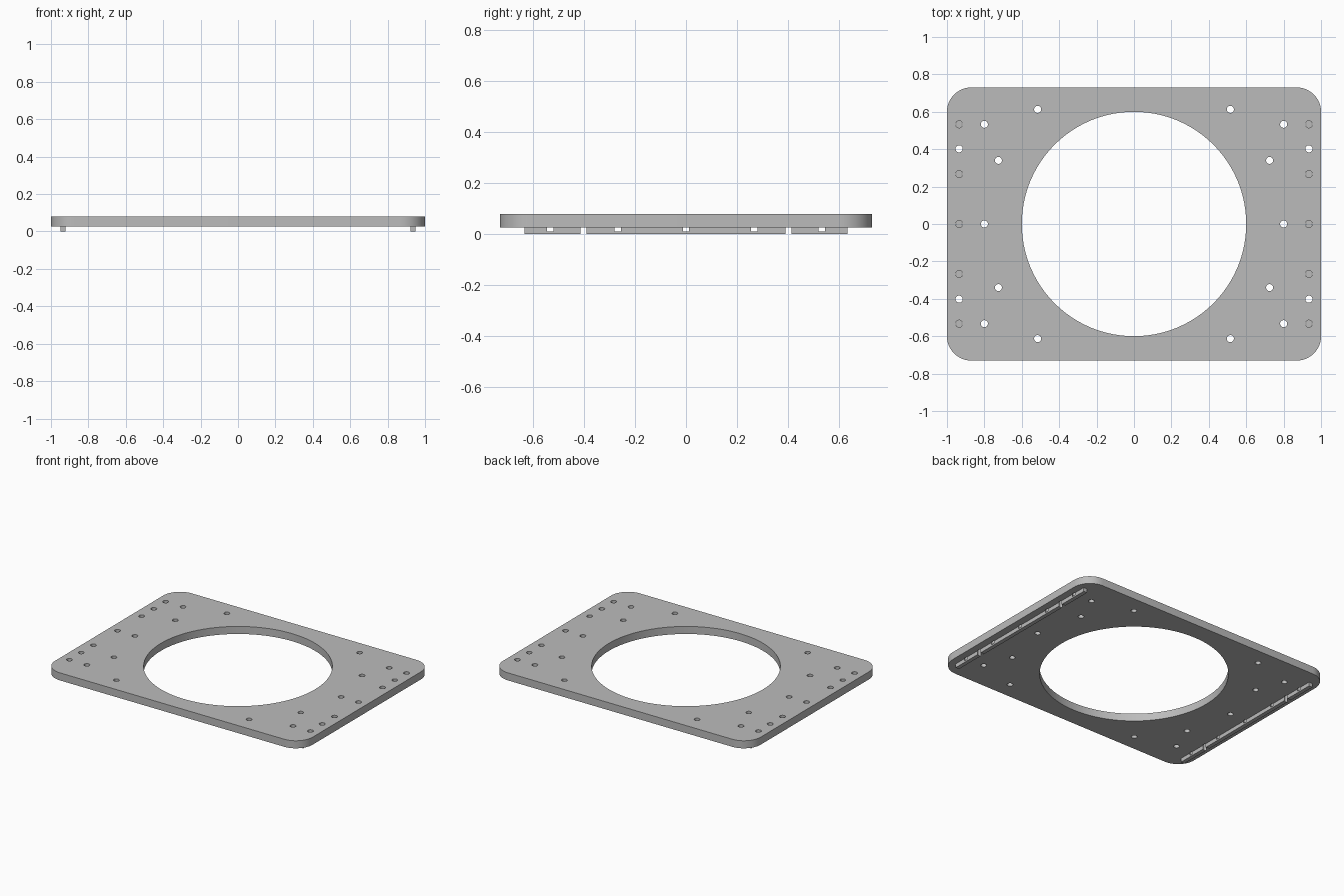
import bpy, bmesh, math
from mathutils import Matrix

cube = bpy.data.objects.get("Cube")
if cube:
    bpy.data.objects.remove(cube, do_unlink=True)

HALF_X, HALF_Y, CORNER = 1.0, 0.73, 0.13
BASE, TOP = 0.027, 0.08
RAIL_X, RAIL_W, RAIL_L = 0.935, 0.028, 1.268

grey = bpy.data.materials.new("plain grey")
grey.use_nodes = True
colour = (0.5, 0.5, 0.5, 1)
grey.diffuse_color = colour
grey.node_tree.nodes["Principled BSDF"].inputs["Base Color"].default_value = colour


def make_object(name, bm):
    bmesh.ops.recalc_face_normals(bm, faces=bm.faces)
    mesh = bpy.data.meshes.new(name)
    bm.to_mesh(mesh)
    bm.free()
    mesh.materials.append(grey)
    obj = bpy.data.objects.new(name, mesh)
    bpy.context.collection.objects.link(obj)
    return obj


def add_drill(bm, x, y, radius, z0, z1, sides):
    bmesh.ops.create_cone(bm, cap_ends=True, segments=sides, radius1=radius, radius2=radius,
                          depth=z1 - z0, matrix=Matrix.Translation((x, y, (z0 + z1) / 2)))


def cut(obj, cutter):
    mod = obj.modifiers.new("holes", "BOOLEAN")
    mod.operation = "DIFFERENCE"
    mod.solver = "EXACT"
    mod.object = cutter
    bpy.ops.object.select_all(action="DESELECT")
    bpy.context.view_layer.objects.active = obj
    obj.select_set(True)
    bpy.ops.object.modifier_apply(modifier=mod.name)
    bpy.ops.object.shade_smooth_by_angle(angle=math.radians(30))


# Plate with rounded corners
bm = bmesh.new()
verts = []
steps = 12
for quarter, (sx, sy) in enumerate([(1, 1), (-1, 1), (-1, -1), (1, -1)]):
    for i in range(steps + 1):
        a = math.pi / 2 * (quarter + i / steps)
        verts.append(bm.verts.new((sx * (HALF_X - CORNER) + CORNER * math.cos(a),
                                   sy * (HALF_Y - CORNER) + CORNER * math.sin(a), BASE)))
face = bm.faces.new(verts)
side = bmesh.ops.extrude_face_region(bm, geom=[face])
bmesh.ops.translate(bm, vec=(0, 0, TOP - BASE),
                    verts=[v for v in side["geom"] if isinstance(v, bmesh.types.BMVert)])
plate = make_object("plate", bm)

# Locating rails under both short edges
rails = []
for name, s in (("left_rail", 1), ("right_rail", -1)):
    bm = bmesh.new()
    bmesh.ops.create_cube(bm, size=1, matrix=Matrix.Translation((s * RAIL_X, 0, BASE / 2))
                          @ Matrix.Diagonal((RAIL_W, RAIL_L, BASE, 1)))
    rails.append(make_object(name, bm))

# Central opening, through holes, and blind holes that stop inside the rails
bm = bmesh.new()
add_drill(bm, 0, 0, 0.6, -0.1, 0.2, 96)
through = [(0.8, 0.533), (0.725, 0.34), (0.515, 0.613), (RAIL_X, 0.402)]
blind = [(RAIL_X, 0.533), (RAIL_X, 0.267)]
for sx in (-1, 1):
    for sy in (-1, 1):
        for x, y in through:
            add_drill(bm, sx * x, sy * y, 0.019, -0.1, 0.2, 24)
        for x, y in blind:
            add_drill(bm, sx * x, sy * y, 0.019, 0.011, 0.2, 24)
    add_drill(bm, sx * 0.8, 0, 0.019, -0.1, 0.2, 24)
    add_drill(bm, sx * RAIL_X, 0, 0.019, 0.011, 0.2, 24)
drills = make_object("hole_cutter", bm)

for part in [plate] + rails:
    cut(part, drills)
bpy.data.objects.remove(drills, do_unlink=True)
